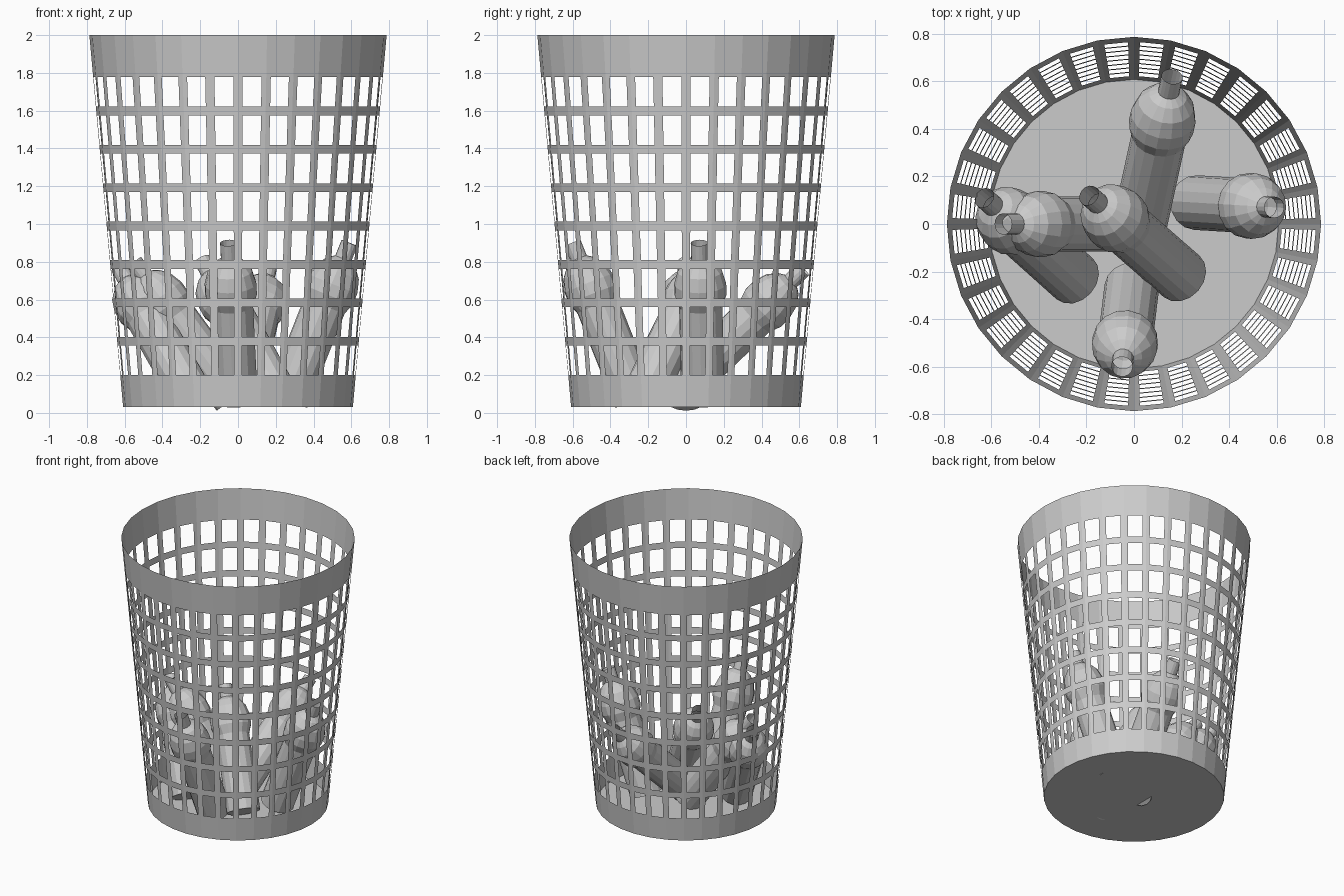
import bpy, bmesh, math
from mathutils import Vector

cube = bpy.data.objects.get("Cube")
if cube:
    bpy.data.objects.remove(cube, do_unlink=True)

grey = bpy.data.materials.new("plain_grey")
grey.use_nodes = True
colour = (0.6, 0.6, 0.6, 1)
grey.diffuse_color = colour
grey.node_tree.nodes["Principled BSDF"].inputs["Base Color"].default_value = colour


def finish(bm, name):
    mesh = bpy.data.meshes.new(name)
    bm.to_mesh(mesh)
    bm.free()
    mesh.materials.append(grey)
    obj = bpy.data.objects.new(name, mesh)
    bpy.context.collection.objects.link(obj)
    return obj


def bridge(bm, low, high, keep=lambda i: True):
    n = len(low)
    for i in range(n):
        if keep(i):
            j = (i + 1) % n
            bm.faces.new((low[i], low[j], high[j], high[i]))


# Tapered basket wall, one window per side in every slotted row
SIDES, ROWS = 32, 8
BOTTOM, TOP, R_LOW, R_HIGH = 0.03, 2.0, 0.608, 0.787
PITCH, WINDOW = 0.203, 0.157


def wall_ring(bm, z):
    r = R_LOW + (R_HIGH - R_LOW) * (z - BOTTOM) / (TOP - BOTTOM)
    corners = [Vector((r * math.cos(a), r * math.sin(a), z))
               for a in (math.tau * i / SIDES for i in range(SIDES))]
    ring = []
    for i, c in enumerate(corners):
        after = corners[(i + 1) % SIDES]
        ring += [bm.verts.new(c.lerp(after, t)) for t in (0, 1 / 6, 5 / 6)]
    return ring


levels = [BOTTOM]
for row in range(ROWS):
    z = 0.2 + PITCH * row
    levels += [z, z + WINDOW]
levels.append(TOP)

bm = bmesh.new()
rings = [wall_ring(bm, z) for z in levels]
for k in range(len(rings) - 1):
    slotted = k % 2 == 1
    bridge(bm, rings[k], rings[k + 1], lambda i: not (slotted and i % 3 == 1))
finish(bm, "basket_wall")

# Basket floor
bm = bmesh.new()
bmesh.ops.create_circle(bm, cap_ends=True, segments=SIDES, radius=R_LOW)
bmesh.ops.translate(bm, verts=bm.verts, vec=(0, 0, BOTTOM))
finish(bm, "basket_floor")

# Bottle profile: radius and fraction of the length
PROFILE = [(0.115, 0), (0.115, 0.6), (0.138, 0.67), (0.138, 0.74), (0.118, 0.82),
           (0.08, 0.875), (0.045, 0.9), (0.045, 1)]


def bottle(name, base, tip):
    base, tip = Vector(base), Vector(tip)
    axis = tip - base
    bm = bmesh.new()
    loops = []
    for r, t in PROFILE:
        loops.append([bm.verts.new((r * math.cos(a), r * math.sin(a), t * axis.length))
                      for a in (math.tau * i / 16 for i in range(16))])
    for low, high in zip(loops, loops[1:]):
        bridge(bm, low, high)
    bm.faces.new(loops[0][::-1])
    obj = finish(bm, name)
    obj.rotation_mode = "QUATERNION"
    obj.rotation_quaternion = axis.to_track_quat("Z", "Y")
    obj.location = base


# Bottles leaning against the wall
bottle("back_bottle", (0.02, -0.02, 0.14), (0.16, 0.62, 0.76))
bottle("left_bottle", (0.26, 0.09, 0.07), (0.59, 0.07, 0.9))
bottle("front_bottle", (-0.01, -0.27, 0.07), (-0.05, -0.6, 0.9))
bottle("middle_bottle", (0.2, -0.22, 0.1), (-0.19, 0.12, 0.81))
bottle("right_bottle", (-0.02, 0.0, 0.08), (-0.55, 0.0, 0.8))
bottle("right_rear_bottle", (-0.25, -0.23, 0.1), (-0.63, 0.11, 0.77))
